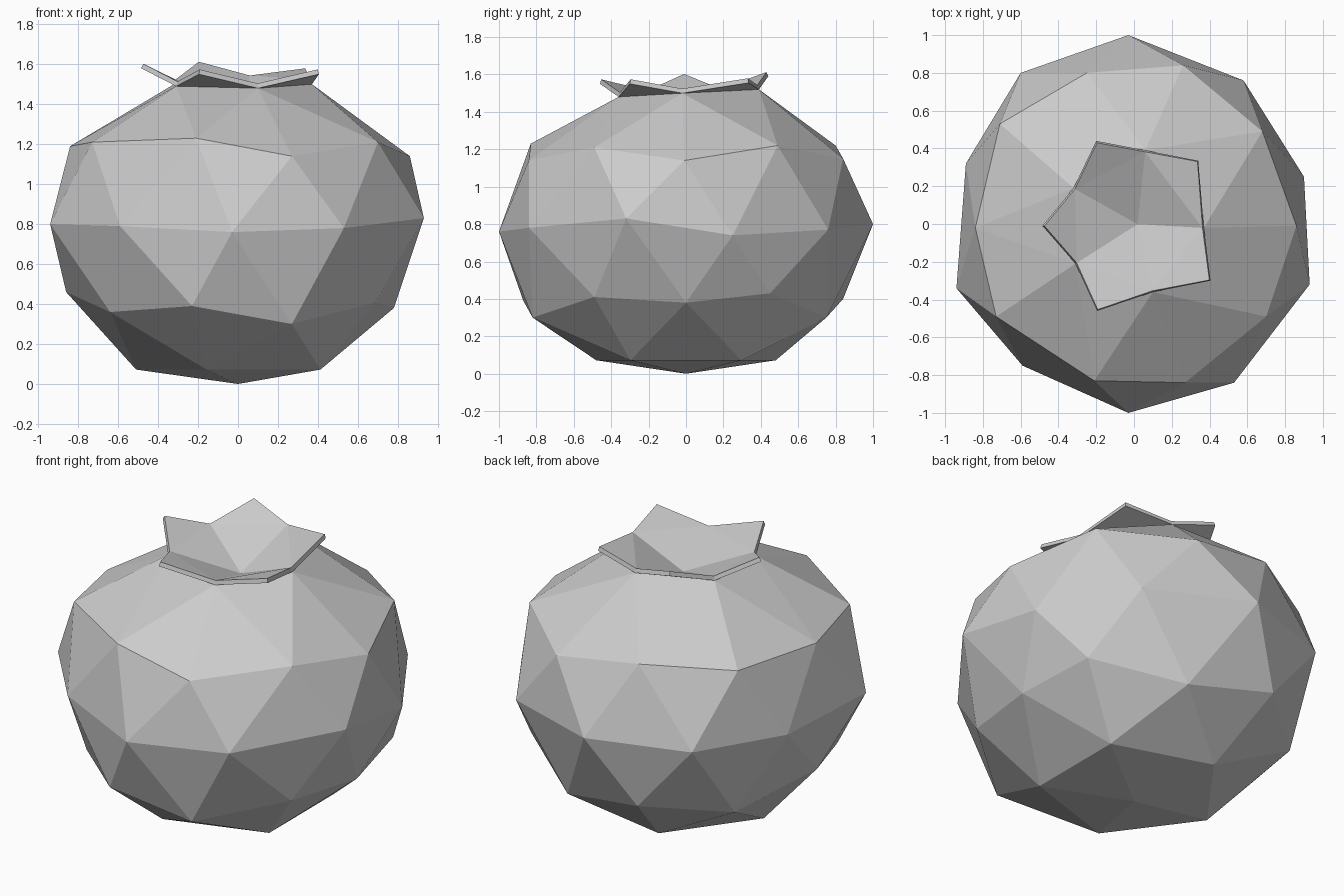
import bpy, bmesh, math
from mathutils import Vector

if "Cube" in bpy.data.objects:
    bpy.data.objects.remove(bpy.data.objects["Cube"])

# Hand-nudged rings of the fruit, counter-clockwise from the -x side (36 degree steps)
upper = [(-.84, -.02, 1.19), (-.73, -.49, 1.21), (-.21, -.83, 1.23), (.27, -.84, 1.14), (.70, -.49, 1.21),
         (.86, -.01, 1.14), (.68, .49, 1.22), (.26, .84, 1.15), (-.25, .80, 1.22), (-.71, .53, 1.20)]
middle = [(-.94, -.34, .80), (-.59, -.75, .79), (-.03, -1, .76), (.53, -.84, .78), (.93, -.32, .83),
          (.90, .25, .74), (.58, .76, .77), (-.03, 1, .80), (-.60, .80, .79), (-.89, .32, .79)]
lower = [(-.86, 0, .46), (-.64, -.50, .36), (-.23, -.87, .39), (.27, -.82, .30), (.69, -.49, .41),
         (.78, 0, .38), (.70, .45, .43), (.25, .75, .30), (-.27, .84, .40), (-.67, .50, .34)]
# Crown: rim corners and petal tips, counter-clockwise
rim = [(-.31, -.21, 1.49), (.10, -.36, 1.48), (.37, -.02, 1.50), (.06, .39, 1.52), (-.32, .19, 1.50)]
tips = [(-.195, -.46, 1.55), (.405, -.30, 1.55), (.34, .335, 1.555), (-.20, .44, 1.59), (-.485, -.01, 1.58)]
hollow = (.02, 0, 1.365)


def to_object(bm, name):
    mesh = bpy.data.meshes.new(name)
    bm.to_mesh(mesh)
    bm.free()
    ob = bpy.data.objects.new(name, mesh)
    bpy.context.collection.objects.link(ob)
    return ob


# Fruit: icosphere squashed onto the rings, with a dished top
bm = bmesh.new()
bmesh.ops.create_icosphere(bm, subdivisions=2, radius=1)
for v in bm.verts:
    x, y, z = v.co
    turn = math.degrees(math.atan2(y, x)) + 180
    if z > .95:
        v.co = hollow
    elif z > .7:
        v.co = rim[round((turn - 36) / 72) % 5]
    elif z > .2:
        v.co = upper[round(turn / 36) % 10]
    elif z > -.2:
        v.co = middle[round((turn - 18) / 36) % 10]
    elif z > -.7:
        v.co = lower[round(turn / 36) % 10]
    elif z > -.95:
        v.co = Vector((x * .97, y * .96, .072))
    else:
        v.co = (0, 0, 0)
to_object(bm, "fruit_body")

# Crown: five flat petals rising from the hollow
bm = bmesh.new()
mid = bm.verts.new(hollow)
inner = [bm.verts.new(p) for p in rim]
outer = [bm.verts.new(p) for p in tips]
for i in range(5):
    a, b = inner[i], inner[(i + 1) % 5]
    bm.faces.new((mid, a, b))
    bm.faces.new((a, outer[i], b))
bm.normal_update()
crown = to_object(bm, "crown_petals")
solid = crown.modifiers.new("thickness", "SOLIDIFY")
solid.thickness = .025
solid.offset = 1
